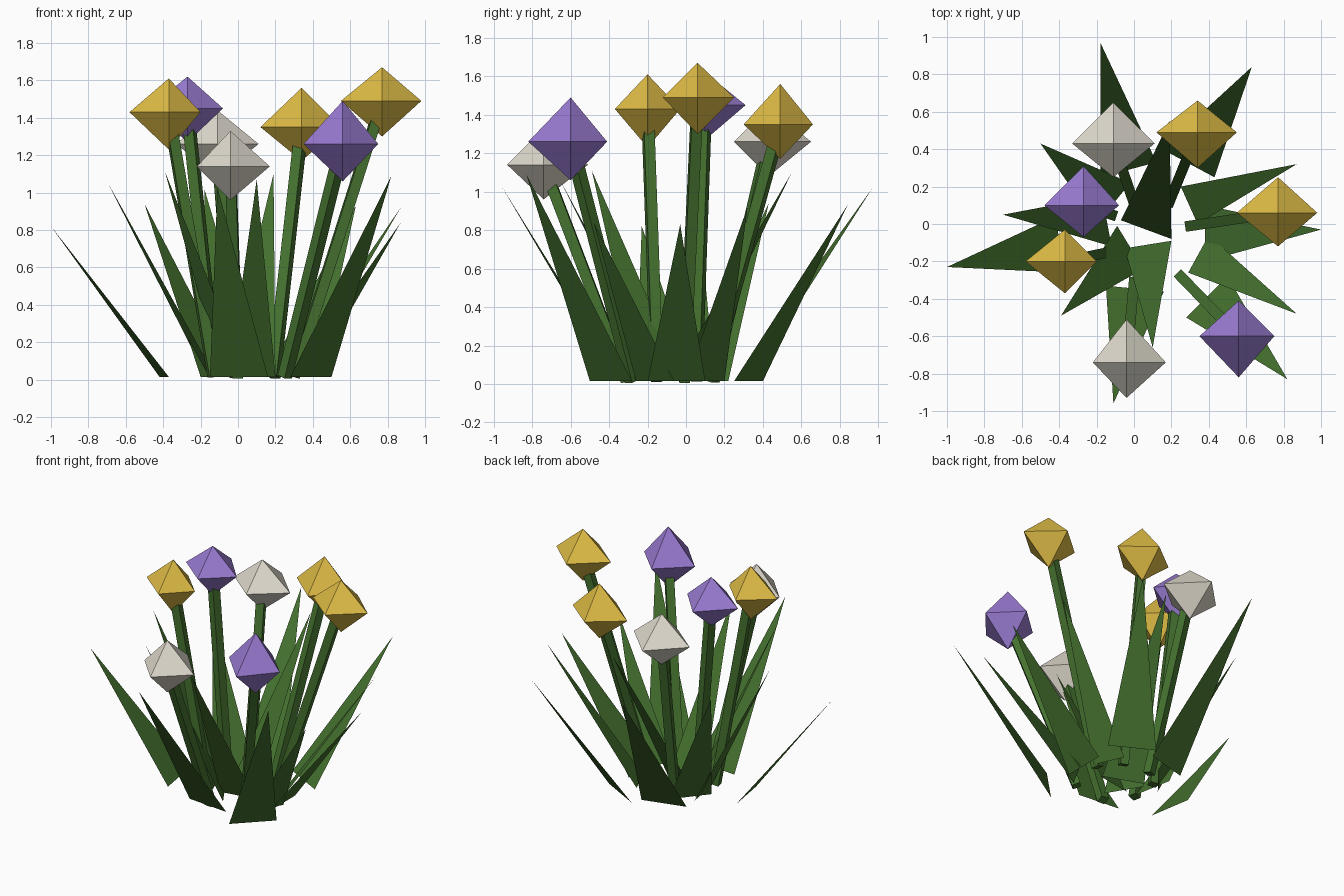
import bpy
import bmesh
from mathutils import Vector

cube = bpy.data.objects.get("Cube")
if cube:
    bpy.data.objects.remove(cube, do_unlink=True)

GROUND = 0.015


def make_material(name, colour):
    mat = bpy.data.materials.new(name)
    mat.use_nodes = True
    rgba = (*colour, 1)
    mat.diffuse_color = rgba
    shader = mat.node_tree.nodes["Principled BSDF"]
    shader.inputs["Base Color"].default_value = rgba
    shader.inputs["Roughness"].default_value = 0.9
    return mat


green = make_material("leaf green", (0.058, 0.165, 0.028))
yellow = make_material("petal yellow", (0.73, 0.5, 0.06))
purple = make_material("petal purple", (0.32, 0.198, 0.64))
white = make_material("petal white", (0.74, 0.70, 0.61))


def finish(bm, name, material):
    """Turn a bmesh into a flat shaded object of one colour."""
    mesh = bpy.data.meshes.new(name)
    bm.normal_update()
    bm.to_mesh(mesh)
    bm.free()
    mesh.materials.append(material)
    obj = bpy.data.objects.new(name, mesh)
    bpy.context.collection.objects.link(obj)


def leaf(name, left, right, tip):
    """Flat pointed blade rising from a base edge near the ground."""
    bm = bmesh.new()
    verts = [bm.verts.new(p) for p in ((*left, GROUND), (*right, GROUND), tip)]
    face = bm.faces.new(verts)
    face.normal_update()
    if face.normal.z < 0:
        face.normal_flip()
    finish(bm, name, green)


def stem(name, foot, top, half_width=0.028):
    """Square stalk, cut straight across, with one face turned up along its lean."""
    bm = bmesh.new()
    start, end = Vector((*foot, GROUND)), Vector(top)
    direction = (end - start).normalized()
    side = direction.cross(Vector((0, 0, 1))).normalized() * half_width
    up = side.cross(direction)
    corners = (side + up, up - side, -side - up, side - up)
    low, high = [[bm.verts.new(centre + c) for c in corners] for centre in (start, end)]
    for i in range(4):
        j = (i + 1) % 4
        bm.faces.new((low[i], low[j], high[j], high[i]))
    bm.faces.new(low)
    bm.faces.new(high)
    bmesh.ops.recalc_face_normals(bm, faces=bm.faces[:])
    finish(bm, name, green)


def blossom(name, centre, lows, highs, material):
    """Eight sided bud whose six corners sit on the axes through its centre."""
    bm = bmesh.new()
    for axis in range(3):
        for limit in (lows[axis], highs[axis]):
            corner = list(centre)
            corner[axis] = limit
            bm.verts.new(corner)
    bmesh.ops.convex_hull(bm, input=bm.verts[:])
    bmesh.ops.recalc_face_normals(bm, faces=bm.faces[:])
    finish(bm, name, material)


# Leaves: two base corners and the tip
leaves = {
    "back_leaf": ((-.18, .25), (.12, .33), (-.18, .97, 1.02)),
    "back_left_leaf": ((.43, .25), (.15, .4), (.63, .84, .93)),
    "left_rear_leaf": ((.25, .2), (.34, 0), (.87, .32, .92)),
    "left_leaf": ((.38, .1), (.38, -.2), (1, -.03, .83)),
    "left_front_leaf": ((.4, -.06), (.29, -.26), (.87, -.48, .84)),
    "front_left_leaf": ((.5, -.28), (.28, -.5), (.82, -.83, 1.09)),
    "front_leaf": ((-.15, -.33), (.16, -.36), (-.11, -.96, 1.03)),
    "front_inner_leaf": ((-.05, -.13), (.2, -.09), (.1, -.66, 1.07)),
    "front_right_leaf": ((-.09, -.01), (.05, -.24), (-.39, -.49, 1.11)),
    "right_leaf": ((-.37, -.26), (-.42, .04), (-1, -.23, .82)),
    "right_inner_leaf": ((-.17, .15), (-.12, -.12), (-.7, .05, 1.06)),
    "back_right_leaf": ((-.2, 0), (-.02, .22), (-.5, .43, .94)),
    "back_inner_leaf": ((-.07, .02), (.2, -.08), (.19, .55, 1.1)),
}
for name, points in leaves.items():
    leaf(name, *points)

# Flowers: colour, stem foot, blossom centre, lowest and highest limits
flowers = {
    "right_flower": (yellow, (-.13, -.15), (-.37, -.2, 1.43), (-.58, -.37, 1.23), (-.2, -.03, 1.61)),
    "back_right_flower": (white, (-.01, .14), (-.11, .43, 1.26), (-.33, .25, 1.08), (.11, .65, 1.44)),
    "back_left_flower": (yellow, (.19, .12), (.34, .49, 1.35), (.12, .3, 1.17), (.55, .66, 1.56)),
    "left_flower": (yellow, (.3, -.01), (.77, .06, 1.49), (.55, -.12, 1.3), (.98, .25, 1.67)),
    "front_left_flower": (purple, (.25, -.28), (.56, -.6, 1.26), (.35, -.82, 1.06), (.75, -.41, 1.49)),
    "front_flower": (white, (0, -.31), (-.04, -.74, 1.14), (-.22, -.93, .96), (.17, -.51, 1.33)),
    "centre_flower": (purple, (-.12, .05), (-.27, .1, 1.45), (-.48, -.07, 1.27), (-.08, .31, 1.62)),
}
for name, (material, foot, centre, lows, highs) in flowers.items():
    stem(name + "_stem", foot, centre)
    blossom(name + "_blossom", centre, lows, highs, material)
